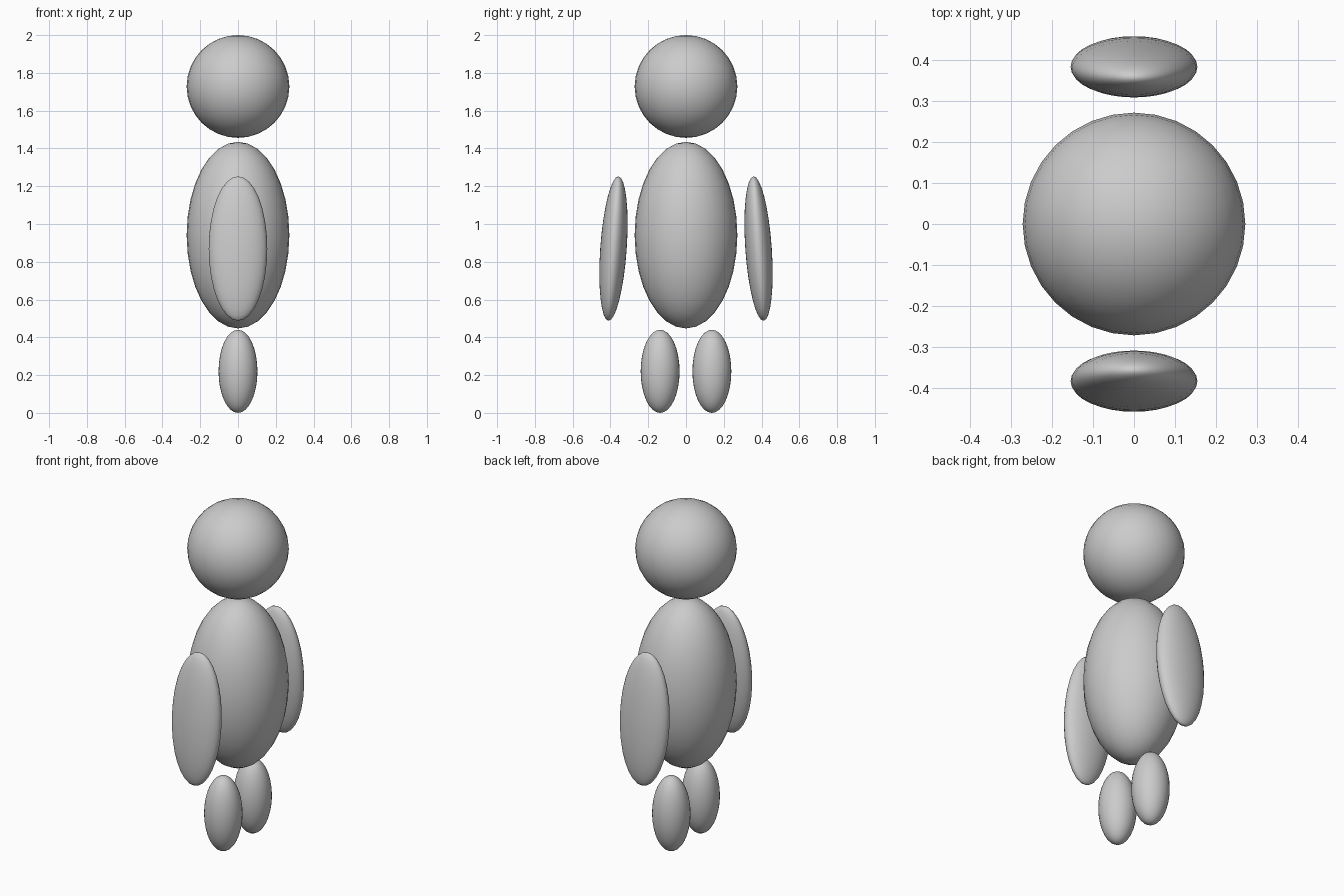
import bpy
from math import radians

if "Cube" in bpy.data.objects:
    bpy.data.objects.remove(bpy.data.objects["Cube"])


def ellipsoid(name, centre, radii, tilt=0.0):
    """Smooth sphere stretched to the given radii, tilted about x."""
    bpy.ops.mesh.primitive_uv_sphere_add(
        segments=32, ring_count=16, radius=1, location=centre,
        rotation=(radians(tilt), 0, 0))
    ob = bpy.context.object
    ob.name = name
    ob.scale = radii
    bpy.ops.object.shade_smooth()
    return ob


# Head and torso
ellipsoid("head", (0, 0, 1.728), (0.272, 0.272, 0.272))
ellipsoid("torso", (0, 0, 0.941), (0.272, 0.272, 0.494))

# Flat arms splayed outward at the bottom, and short legs
for side, s in (("left", -1), ("right", 1)):
    ellipsoid(f"{side}_arm", (0, s * 0.384, 0.87), (0.155, 0.07, 0.383), s * 4)
    ellipsoid(f"{side}_leg", (0, s * 0.137, 0.22), (0.103, 0.103, 0.22))
